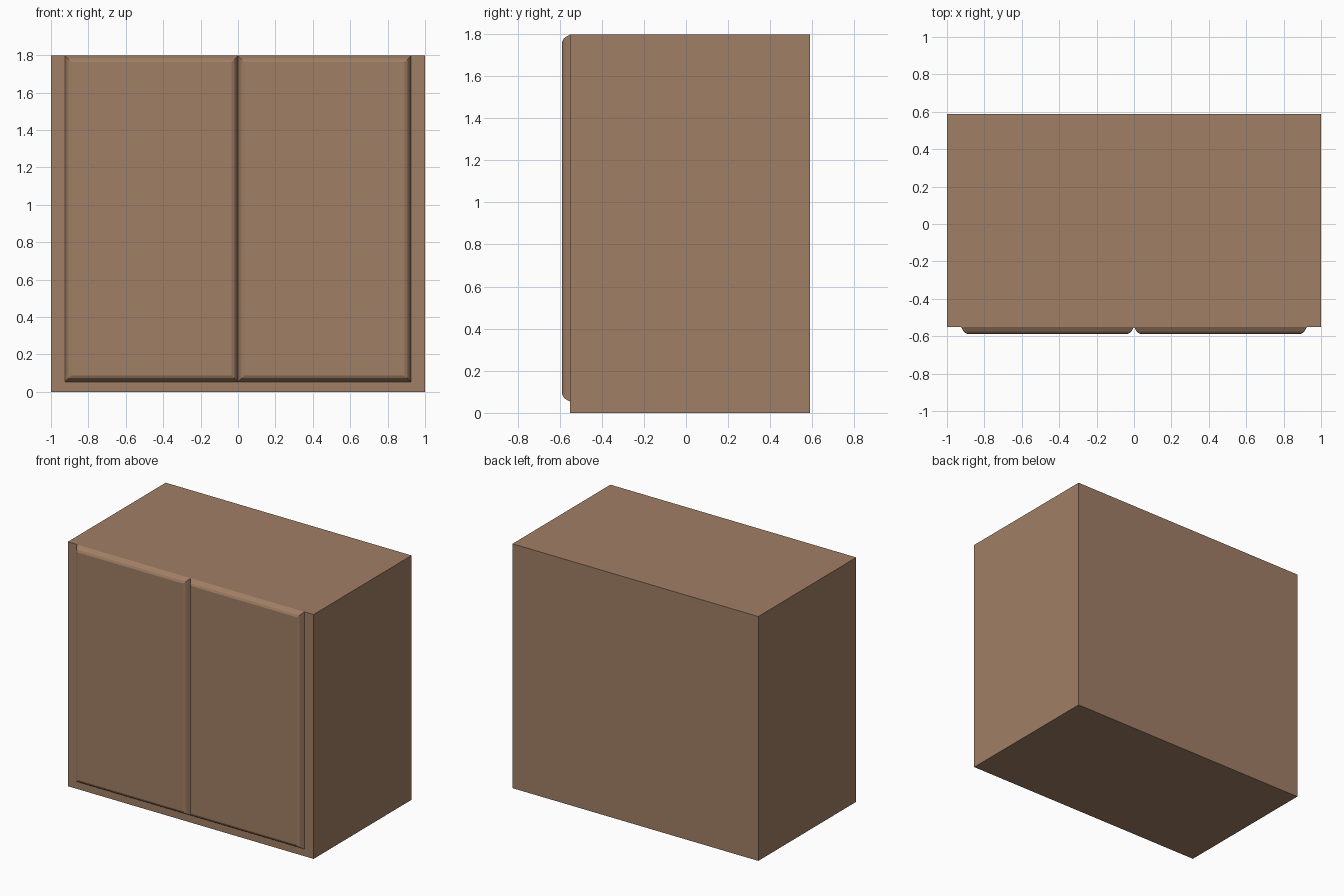
import bpy, bmesh

if "Cube" in bpy.data.objects:
    bpy.data.objects.remove(bpy.data.objects["Cube"])

W, H = 1.0, 1.797          # half width, height
BACK, BODY_FRONT = 0.588, -0.55

wood = bpy.data.materials.new("brown_wood")
wood.diffuse_color = (0.352, 0.209, 0.130, 1.0)
wood.use_nodes = True
wood.node_tree.nodes["Principled BSDF"].inputs["Base Color"].default_value = wood.diffuse_color


def finish(name, bm):
    bmesh.ops.recalc_face_normals(bm, faces=bm.faces)
    mesh = bpy.data.meshes.new(name)
    bm.to_mesh(mesh)
    bm.free()
    mesh.materials.append(wood)
    obj = bpy.data.objects.new(name, mesh)
    bpy.context.collection.objects.link(obj)
    return obj


# Cabinet body: one plain box
bm = bmesh.new()
bmesh.ops.create_cube(bm, size=1.0)
for v in bm.verts:
    v.co.x *= 2 * W
    v.co.y = BACK if v.co.y > 0 else BODY_FRONT
    v.co.z = H if v.co.z > 0 else 0.0
finish("cabinet_body", bm)


# Door panel: stacked, shrinking rectangles give the rounded border
def door(name, x0, x1, z0, z1):
    profile = [(0.0, 0.0), (0.012, 0.021), (0.020, 0.031), (0.035, 0.038)]
    bm = bmesh.new()
    rings = []
    for inset, depth in profile:
        a, b, c, d = x0 + inset, x1 - inset, z0 + inset, z1 - inset
        y = BODY_FRONT - depth
        rings.append([bm.verts.new((x, y, z)) for x, z in
                      ((a, c), (b, c), (b, d), (a, d))])
    for lo, hi in zip(rings, rings[1:]):
        for i in range(4):
            j = (i + 1) % 4
            bm.faces.new((lo[i], lo[j], hi[j], hi[i]))
    bm.faces.new(rings[-1])
    finish(name, bm)


door("left_door", -0.925, 0.0, 0.053, H)
door("right_door", 0.0, 0.925, 0.053, H)
